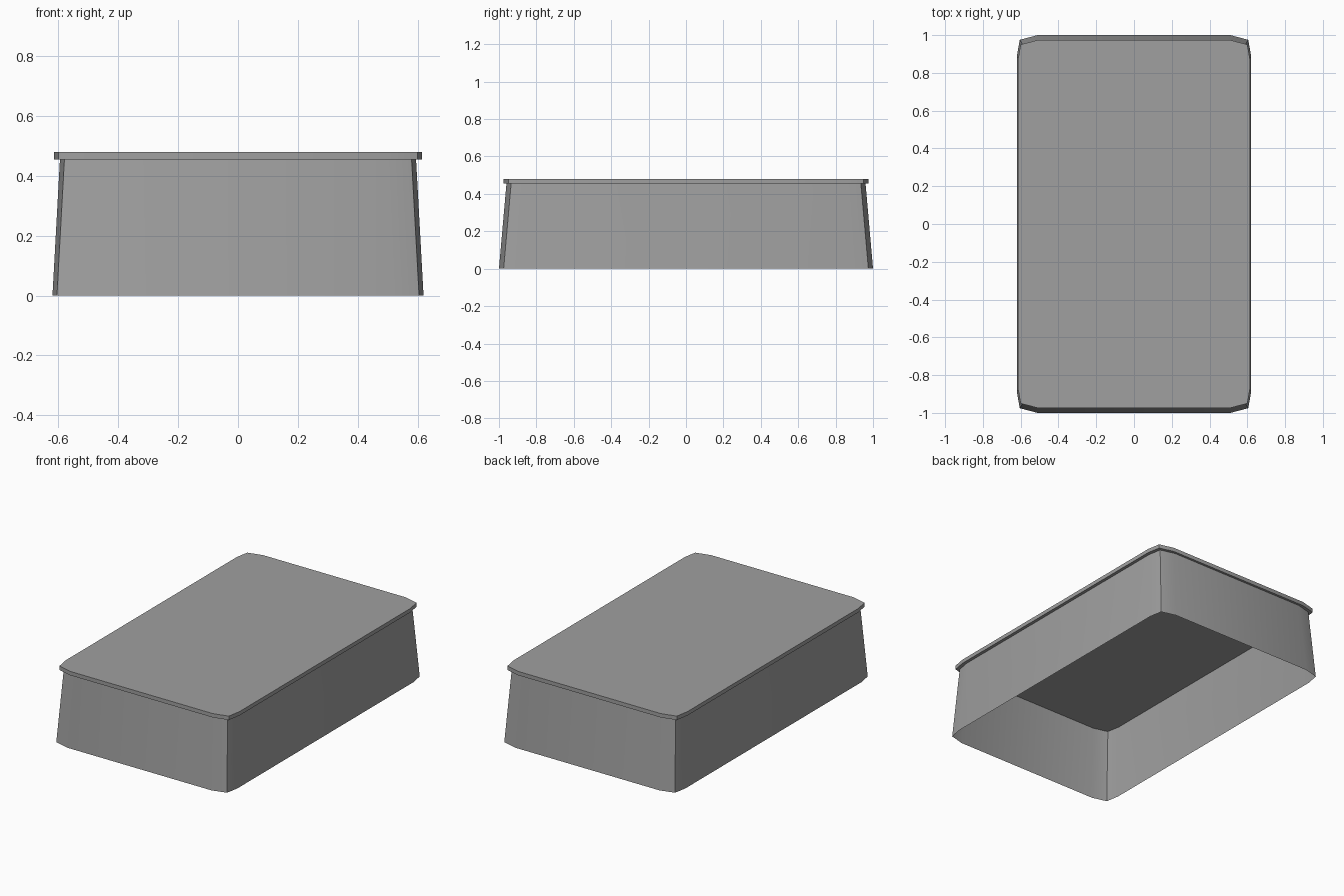
import bpy
import bmesh
import math

cube = bpy.data.objects.get("Cube")
if cube:
    bpy.data.objects.remove(cube, do_unlink=True)

grey = bpy.data.materials.new("plain_grey")
grey.use_nodes = True
colour = (0.35, 0.35, 0.35, 1)
grey.diffuse_color = colour
grey.node_tree.nodes["Principled BSDF"].inputs["Base Color"].default_value = colour


def outline(hx, hy):
    """Counter-clockwise rectangle with two-segment corners."""
    corner = [(hx, hy - 0.11), (hx - 0.015, hy - 0.025), (hx - 0.11, hy)]
    points = []
    for sx, sy in ((1, 1), (-1, 1), (-1, -1), (1, -1)):
        quarter = [(sx * x, sy * y) for x, y in corner]
        points += quarter if sx * sy > 0 else quarter[::-1]
    return points


def loft(name, levels, capped):
    """Join outlines given as (half width, half length, height)."""
    bm = bmesh.new()
    rings = [[bm.verts.new((x, y, z)) for x, y in outline(hx, hy)]
             for hx, hy, z in levels]
    for low, high in zip(rings, rings[1:]):
        n = len(low)
        for i in range(n):
            j = (i + 1) % n
            bm.faces.new((low[i], low[j], high[j], high[i]))
    if capped:
        bm.faces.new(rings[0][::-1])
        bm.faces.new(rings[-1])
    mesh = bpy.data.meshes.new(name)
    bm.to_mesh(mesh)
    bm.free()
    mesh.materials.append(grey)
    obj = bpy.data.objects.new(name, mesh)
    bpy.context.collection.objects.link(obj)
    bpy.ops.object.select_all(action='DESELECT')
    obj.select_set(True)
    bpy.context.view_layer.objects.active = obj
    bpy.ops.object.shade_smooth_by_angle(angle=math.radians(30))
    return obj


# Tapered wall, open underneath
loft("tapered_wall", [(0.62, 1.0, 0), (0.595, 0.96, 0.455)], False)

# Thin overhanging top slab
loft("top_slab", [(0.615, 0.975, 0.455), (0.615, 0.975, 0.48)], True)
